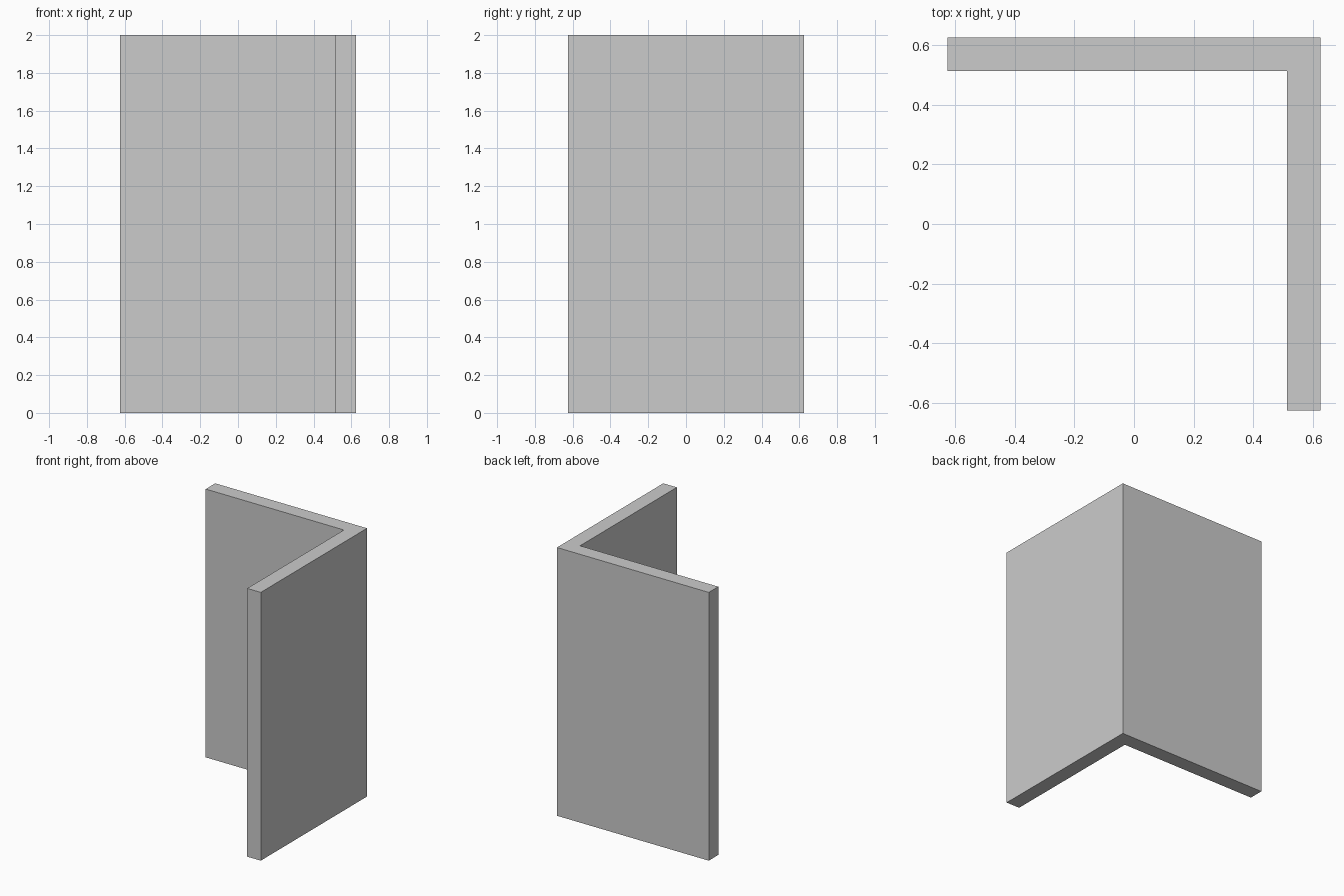
import bpy
import bmesh

if "Cube" in bpy.data.objects:
    bpy.data.objects.remove(bpy.data.objects["Cube"])

HALF = 0.626      # half the outer width and depth
INNER = 0.514     # inner face of both wings
HEIGHT = 2.0

# L-shaped footprint, counter-clockwise
profile = [(-HALF, INNER), (INNER, INNER), (INNER, -HALF),
           (HALF, -HALF), (HALF, HALF), (-HALF, HALF)]

# Corner wall: footprint extruded upwards
bm = bmesh.new()
base = bm.faces.new([bm.verts.new((x, y, 0)) for x, y in profile])
top = bmesh.ops.extrude_face_region(bm, geom=[base], use_keep_orig=True)
bmesh.ops.translate(bm, vec=(0, 0, HEIGHT),
                    verts=[g for g in top["geom"] if isinstance(g, bmesh.types.BMVert)])
bmesh.ops.recalc_face_normals(bm, faces=bm.faces)

mesh = bpy.data.meshes.new("corner_wall")
bm.to_mesh(mesh)
bm.free()
bpy.context.collection.objects.link(bpy.data.objects.new("corner_wall", mesh))
